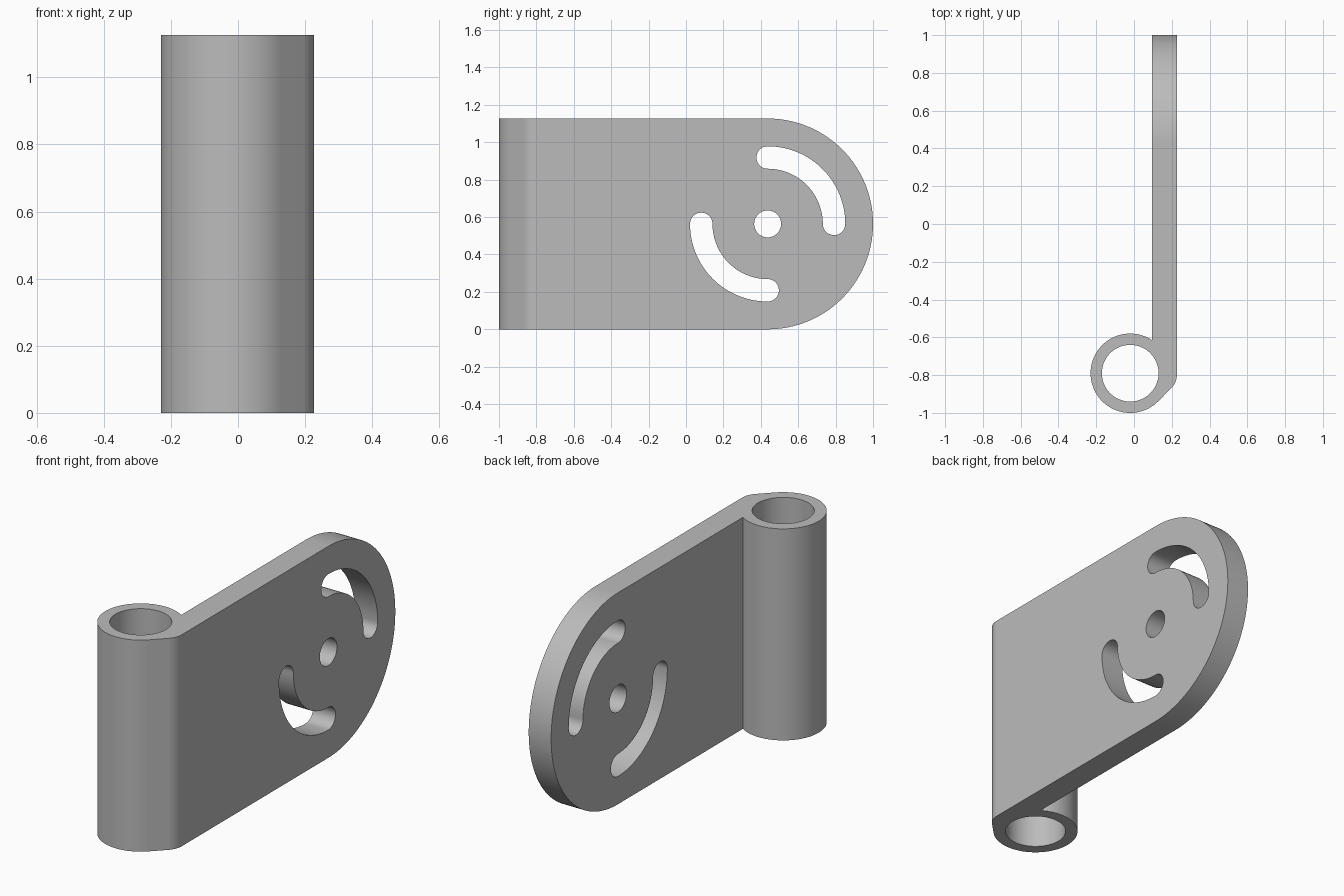
import bpy, bmesh
from math import cos, sin, radians
from mathutils import Vector

cube = bpy.data.objects.get("Cube")
if cube:
    bpy.data.objects.remove(cube, do_unlink=True)

HEIGHT = 1.127
R_END = HEIGHT / 2
PIVOT = (1 - R_END, R_END)      # y, z of the rounded end
BARREL = (-0.02, -0.79)         # x, y of the hinge barrel


def arc(center, radius, start, end, steps):
    """Points along an arc, angles in degrees."""
    angles = [radians(start + (end - start) * i / steps) for i in range(steps + 1)]
    return [(center[0] + radius * cos(a), center[1] + radius * sin(a)) for a in angles]


def circle(center, radius, steps):
    return arc(center, radius, 0, 360, steps)[:-1]


def slot(start, end, radius=0.355, half=0.06):
    """Curved slot around the pivot with round ends."""
    tip = arc(PIVOT, radius, end, end, 1)[0]
    tail = arc(PIVOT, radius, start, start, 1)[0]
    return (arc(PIVOT, radius + half, start, end, 32)
            + arc(tip, half, end, end + 180, 20)[1:]
            + arc(PIVOT, radius - half, end, start, 32)[1:]
            + arc(tail, half, start + 180, start + 360, 20)[1:-1])


def prism(name, loops, place, direction):
    """Fill an outline with holes and extrude it."""
    bm = bmesh.new()
    edges = []
    for loop in loops:
        verts = [bm.verts.new(place(*p)) for p in loop]
        edges += [bm.edges.new((v, verts[i - 1])) for i, v in enumerate(verts)]
    bmesh.ops.triangle_fill(bm, use_beauty=True, edges=edges)
    new = bmesh.ops.extrude_face_region(bm, geom=bm.faces[:], use_keep_orig=True)["geom"]
    bmesh.ops.translate(bm, vec=Vector(direction),
                        verts=[g for g in new if isinstance(g, bmesh.types.BMVert)])
    bmesh.ops.recalc_face_normals(bm, faces=bm.faces[:])
    mesh = bpy.data.meshes.new(name)
    bm.to_mesh(mesh)
    bm.free()
    obj = bpy.data.objects.new(name, mesh)
    bpy.context.collection.objects.link(obj)
    return obj


# Plan shape: barrel with bore, rounded corner and long leaf
plan = (arc(BARREL, 0.21, 56.8, 315, 80)
        + arc((0.127, -0.798), 0.1, -45, 0, 12)
        + [(0.227, 1.2), (0.095, 1.2)])
bracket = prism("hinge_bracket", [plan, circle(BARREL, 0.15, 96)],
                lambda x, y: (x, y, -0.1), (0, 0, HEIGHT + 0.2))

# Side shape: rounded end, pivot hole and two curved slots
side = arc(PIVOT, R_END, -90, 90, 80) + [(-1.2, HEIGHT), (-1.2, 0)]
cutter = prism("side_cutter",
               [side, circle(PIVOT, 0.072, 48), slot(0, 90), slot(180, 270)],
               lambda y, z: (-0.4, y, z), (0.8, 0, 0))
cutter.hide_render = True

# Keep only what both shapes share
bpy.ops.object.select_all(action='DESELECT')
bracket.select_set(True)
bpy.context.view_layer.objects.active = bracket
cut = bracket.modifiers.new("side_shape", 'BOOLEAN')
cut.operation = 'INTERSECT'
cut.solver = 'EXACT'
cut.object = cutter
bpy.ops.object.modifier_apply(modifier=cut.name)
bpy.data.objects.remove(cutter, do_unlink=True)

# Smooth curved walls, crisp edges
bpy.ops.object.shade_smooth_by_angle(angle=radians(30))
weighted = bracket.modifiers.new("flat_faces", 'WEIGHTED_NORMAL')
weighted.keep_sharp = True

# Grey metal
grey = bpy.data.materials.new("plain_grey")
grey.use_nodes = True
grey.diffuse_color = (0.5, 0.5, 0.5, 1)
grey.node_tree.nodes["Principled BSDF"].inputs["Base Color"].default_value = (0.5, 0.5, 0.5, 1)
bracket.data.materials.clear()
bracket.data.materials.append(grey)
